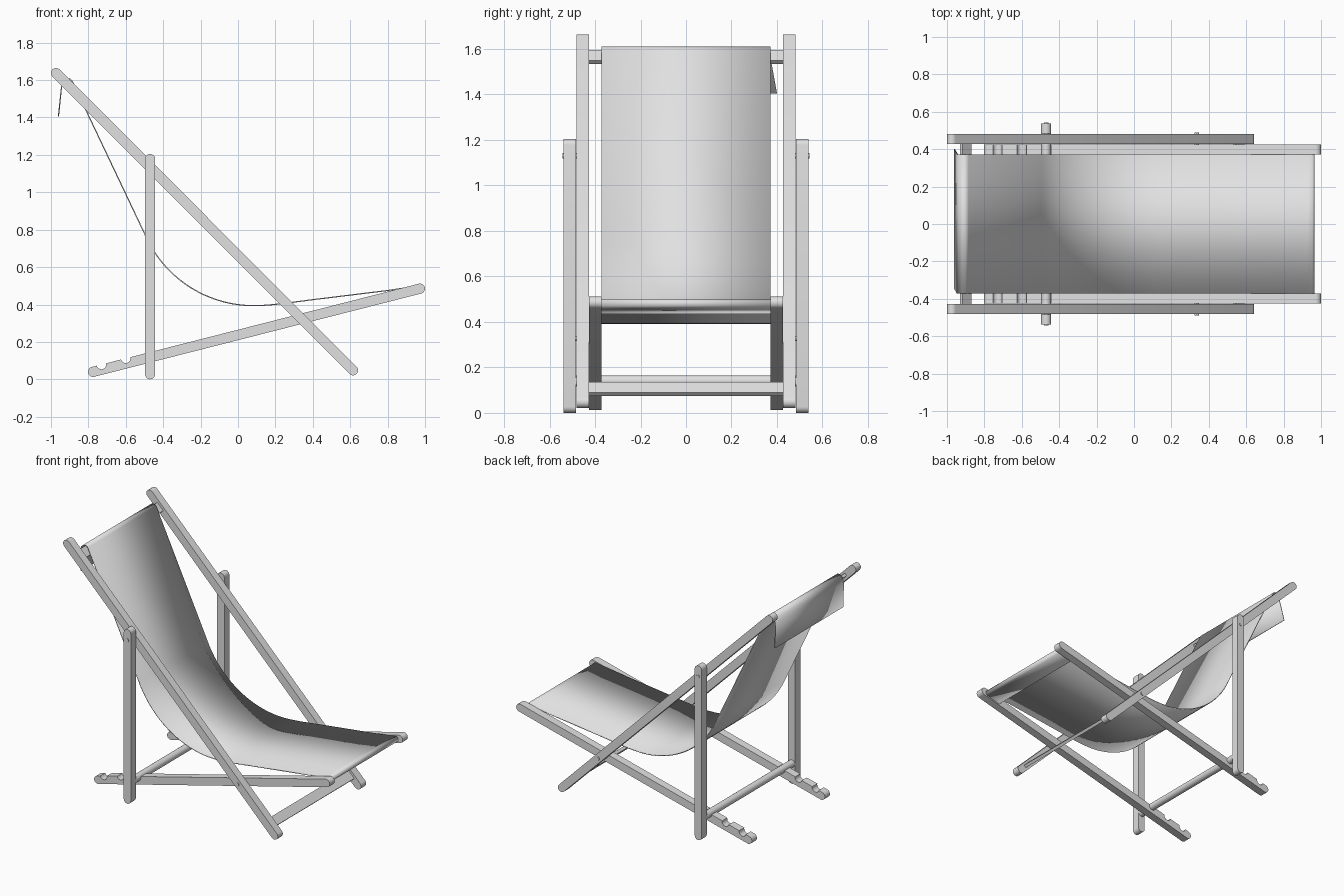
import bpy, bmesh, math
from mathutils import Vector
from mathutils.geometry import interpolate_bezier

if "Cube" in bpy.data.objects:
    bpy.data.objects.remove(bpy.data.objects["Cube"])

grey = bpy.data.materials.new("light_grey")
grey.use_nodes = True
grey.diffuse_color = (0.75, 0.75, 0.75, 1)
grey.node_tree.nodes["Principled BSDF"].inputs["Base Color"].default_value = grey.diffuse_color

R = 0.027            # half width of the rails


def finish(name, bm, angle=35):
    bmesh.ops.recalc_face_normals(bm, faces=bm.faces)
    mesh = bpy.data.meshes.new(name)
    bm.to_mesh(mesh)
    bm.free()
    mesh.materials.append(grey)
    ob = bpy.data.objects.new(name, mesh)
    bpy.context.collection.objects.link(ob)
    bpy.ops.object.select_all(action='DESELECT')
    ob.select_set(True)
    bpy.context.view_layer.objects.active = ob
    bpy.ops.object.shade_smooth_by_angle(angle=math.radians(angle))
    return ob


def arc(cx, cy, r, a0, a1, n=10):
    angles = [math.radians(a0 + (a1 - a0) * i / n) for i in range(n + 1)]
    return [(cx + r * math.cos(a), cy + r * math.sin(a)) for a in angles]


def rail(name, start, end, y0, y1, notches=()):
    """Round-ended slat between two points of the xz plane, with bites in its top edge."""
    start, end = Vector(start), Vector(end)
    d = (end - start).normalized()
    up = Vector((-d.y, d.x))
    outline = arc(0, 0, R, 90, 270) + arc((end - start).length, 0, R, -90, 90)
    for u in sorted(notches, reverse=True):
        outline += arc(u, R, R * 0.95, 0, -180)
    bm = bmesh.new()
    verts = []
    for u, v in outline:
        p = start + d * u + up * v
        verts.append(bm.verts.new((p.x, y0, p.y)))
    face = bm.faces.new(verts)
    new = bmesh.ops.extrude_face_region(bm, geom=[face])["geom"]
    bmesh.ops.translate(bm, vec=(0, y1 - y0, 0),
                        verts=[v for v in new if isinstance(v, bmesh.types.BMVert)])
    return finish(name, bm)


def slat(name, x, z, half_length, angle):
    """Flat crossbar lying along the slope of its rails."""
    bm = bmesh.new()
    bmesh.ops.create_cube(bm, size=1)
    bmesh.ops.scale(bm, vec=(0.065, half_length * 2, 0.02), verts=bm.verts)
    ob = finish(name, bm)
    ob.location = (x, 0, z)
    ob.rotation_euler.y = -angle
    return ob


def rod(name, x, z, y0, y1, r, sides=24):
    bm = bmesh.new()
    bmesh.ops.create_cone(bm, cap_ends=True, segments=sides, radius1=r, radius2=r, depth=abs(y1 - y0))
    ob = finish(name, bm)
    ob.location = (x, (y0 + y1) / 2, z)
    ob.rotation_euler.x = math.pi / 2
    return ob


# Side frames, mirrored left and right
for side, s in (("left", 1), ("right", -1)):
    rail(side + "_back_rail", (-0.973, 1.638), (0.615, 0.048), 0.427 * s, 0.482 * s)
    rail(side + "_seat_rail", (-0.775, 0.04), (0.973, 0.485), 0.371 * s, 0.426 * s,
         notches=(0.053, 0.187, 0.322))
    rail(side + "_post", (-0.47, R), (-0.47, 1.178), 0.483 * s, 0.538 * s)
    rod(side + "_post_bolt", -0.47, 1.13, 0.47 * s, 0.543 * s, 0.012, 16)
    rod(side + "_rail_bolt", 0.335, 0.327, 0.42 * s, 0.488 * s, 0.012, 16)

# Crossbars
seat_angle = math.atan2(0.445, 1.748)
slat("top_crossbar", -0.9, 1.565, 0.428, -math.pi / 4)
slat("bottom_crossbar", 0.56, 0.105, 0.428, -math.pi / 4)
slat("seat_front_crossbar", 0.925, 0.473, 0.372, seat_angle)
rod("prop_rod", -0.47, 0.14, -0.484, 0.484, 0.025)

# Fabric sling: rear flap, wrap over the top bar, sag, wrap under the front bar
flap = [(-0.96, 1.405), (-0.944, 1.56), (-0.936, 1.59), (-0.918, 1.605), (-0.9, 1.607), (-0.887, 1.595)]
sag = []
for points in (((-0.5, 0.78), (-0.4, 0.545), (-0.17, 0.395), (0.08, 0.394)),
               ((0.08, 0.394), (0.17, 0.394), (0.25, 0.407), (0.4, 0.426))):
    sag += [(p.x, p.y) for p in interpolate_bezier(*[Vector(p) for p in points], 20)]
hem = [(0.8, 0.475), (0.93, 0.494), (0.953, 0.497), (0.962, 0.489),
       (0.962, 0.471), (0.95, 0.463), (0.85, 0.438)]
bm = bmesh.new()
rows = []
for i, (x, z) in enumerate(flap + sag + hem):
    shift = 0.028 if i == 0 else 0
    rows.append([bm.verts.new((x, y + shift, z)) for y in (-0.372, 0.372)])
bmesh.ops.remove_doubles(bm, verts=[], dist=0)
for a, b in zip(rows, rows[1:]):
    if (a[0].co - b[0].co).length > 1e-5:
        bm.faces.new((a[0], a[1], b[1], b[0]))
bmesh.ops.remove_doubles(bm, verts=bm.verts, dist=1e-5)
sling = finish("fabric_sling", bm, 60)
solid = sling.modifiers.new("thickness", 'SOLIDIFY')
solid.thickness = 0.006
solid.offset = 0
